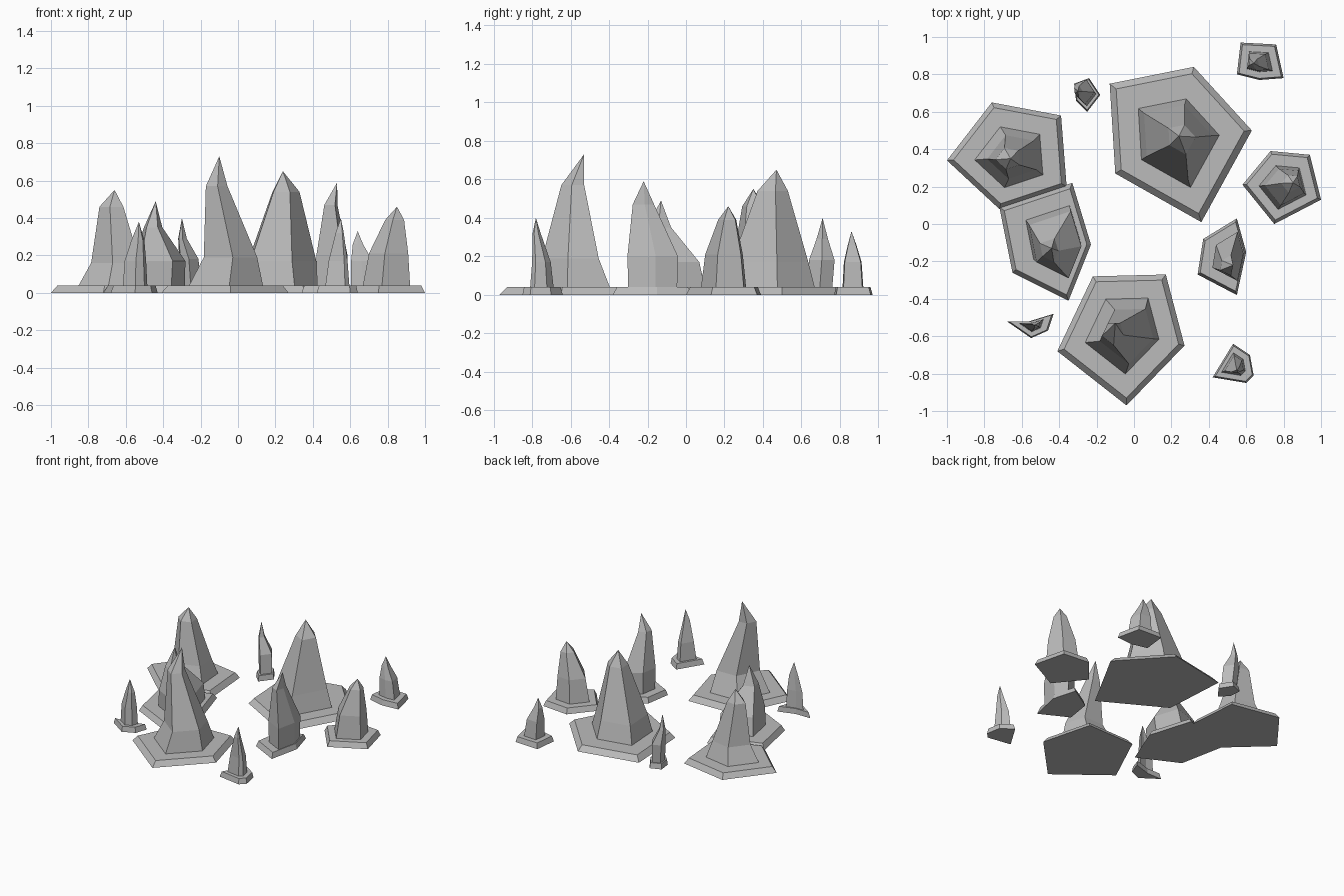
import bpy
import bmesh
from mathutils import Vector

UNIT = 0.01          # all layout numbers are hundredths
PLINTH_HEIGHT = 4
PLINTH_BEVEL = 0.9

# Remove the default cube
cube = bpy.data.objects.get("Cube")
if cube:
    bpy.data.objects.remove(cube, do_unlink=True)

# Single stone colour
stone = bpy.data.materials.new("grey_stone")
stone.use_nodes = True
stone_colour = (0.5, 0.5, 0.5, 1.0)
stone.diffuse_color = stone_colour
stone.node_tree.nodes["Principled BSDF"].inputs["Base Color"].default_value = stone_colour


def spike(name, outline, foot, waist, shoulder, tip):
    """Five-sided rock spike on a bevelled plinth.
    foot is (x, y, scale); waist and shoulder are (x, y, z, scale)."""
    points = [Vector(p) for p in outline]
    middle = sum(points, Vector((0, 0))) / len(points)
    bm = bmesh.new()

    def ring(x, y, z, scale):
        verts = []
        for p in points:
            q = (p - middle) * scale
            verts.append(bm.verts.new(Vector((x + q.x, y + q.y, z)) * UNIT))
        return verts

    rings = [
        ring(middle.x, middle.y, 0, 1),
        ring(middle.x, middle.y, PLINTH_HEIGHT, PLINTH_BEVEL),
        ring(foot[0], foot[1], PLINTH_HEIGHT, foot[2]),
        ring(*waist),
        ring(*shoulder),
    ]
    # Underside, stacked walls, then the pointed cap
    bm.faces.new(reversed(rings[0]))
    count = len(points)
    for low, high in zip(rings, rings[1:]):
        for i in range(count):
            j = (i + 1) % count
            bm.faces.new((low[i], low[j], high[j], high[i]))
    apex = bm.verts.new(Vector(tip) * UNIT)
    for i in range(count):
        bm.faces.new((rings[-1][i], rings[-1][(i + 1) % count], apex))
    bmesh.ops.recalc_face_normals(bm, faces=bm.faces)

    mesh = bpy.data.meshes.new(name)
    bm.to_mesh(mesh)
    bm.free()
    mesh.materials.append(stone)
    obj = bpy.data.objects.new(name, mesh)
    bpy.context.collection.objects.link(obj)
    return obj


# Large spikes
spike("large_back_spike",
      [(-13, 75), (-10, 27), (36, 1), (63, 50), (32, 84)],
      foot=(22, 46, 0.57), waist=(22, 46, 17, 0.48),
      shoulder=(25, 46, 54, 0.19), tip=(24, 47, 65))
spike("large_front_spike",
      [(-22, -28), (-41, -68), (-4, -97), (27, -65), (17, -27)],
      foot=(-5, -57, 0.58), waist=(-3, -58, 19, 0.42),
      shoulder=(-11, -58, 57, 0.17), tip=(-10, -53, 73))
spike("large_right_spike",
      [(-100, 34), (-72, 8), (-36, 20), (-39, 58), (-76, 65)],
      foot=(-65, 36, 0.57), waist=(-64, 36, 16, 0.41),
      shoulder=(-67, 35, 46, 0.2), tip=(-66, 35, 55))

# Medium spikes
spike("medium_right_spike",
      [(-72, 9), (-65, -26), (-35, -41), (-23, -11), (-33, 22)],
      foot=(-42, -9, 0.6), waist=(-41, -11, 17, 0.57),
      shoulder=(-45, -14, 35, 0.2), tip=(-44, -13, 49))
spike("medium_left_spike",
      [(73, 39), (58, 21), (75, 0), (100, 13), (94, 37)],
      foot=(80, 21, 0.6), waist=(81, 21, 21, 0.5),
      shoulder=(84, 22, 39, 0.24), tip=(85, 22, 46))
spike("medium_front_spike",
      [(55, 3), (37, -8), (34, -27), (55, -38), (60, -15)],
      foot=(51, -17, 0.62), waist=(51, -17, 20, 0.64),
      shoulder=(50, -22, 47, 0.27), tip=(53, -22, 59))

# Small spikes
spike("small_back_left_spike",
      [(57, 97), (55, 80), (67, 77), (80, 78), (76, 96)],
      foot=(67, 86, 0.54), waist=(66, 86, 17, 0.46),
      shoulder=(64, 86, 26, 0.22), tip=(64, 86, 33))
spike("small_back_right_spike",
      [(-32, 75), (-31, 66), (-25, 60), (-18, 69), (-24, 78)],
      foot=(-26, 70, 0.72), waist=(-27, 71, 18, 0.74),
      shoulder=(-30, 71, 29, 0.33), tip=(-30, 71, 40))
spike("small_front_right_spike",
      [(-68, -52), (-55, -61), (-46, -57), (-43, -48), (-56, -52)],
      foot=(-54, -54, 0.52), waist=(-54, -54, 17, 0.46),
      shoulder=(-53, -54, 28, 0.28), tip=(-53, -54, 38))
spike("small_front_left_spike",
      [(53, -64), (42, -82), (60, -85), (64, -81), (62, -70)],
      foot=(55, -76, 0.58), waist=(55, -76, 17, 0.46),
      shoulder=(55, -78, 32, 0.2), tip=(55, -78, 40))
